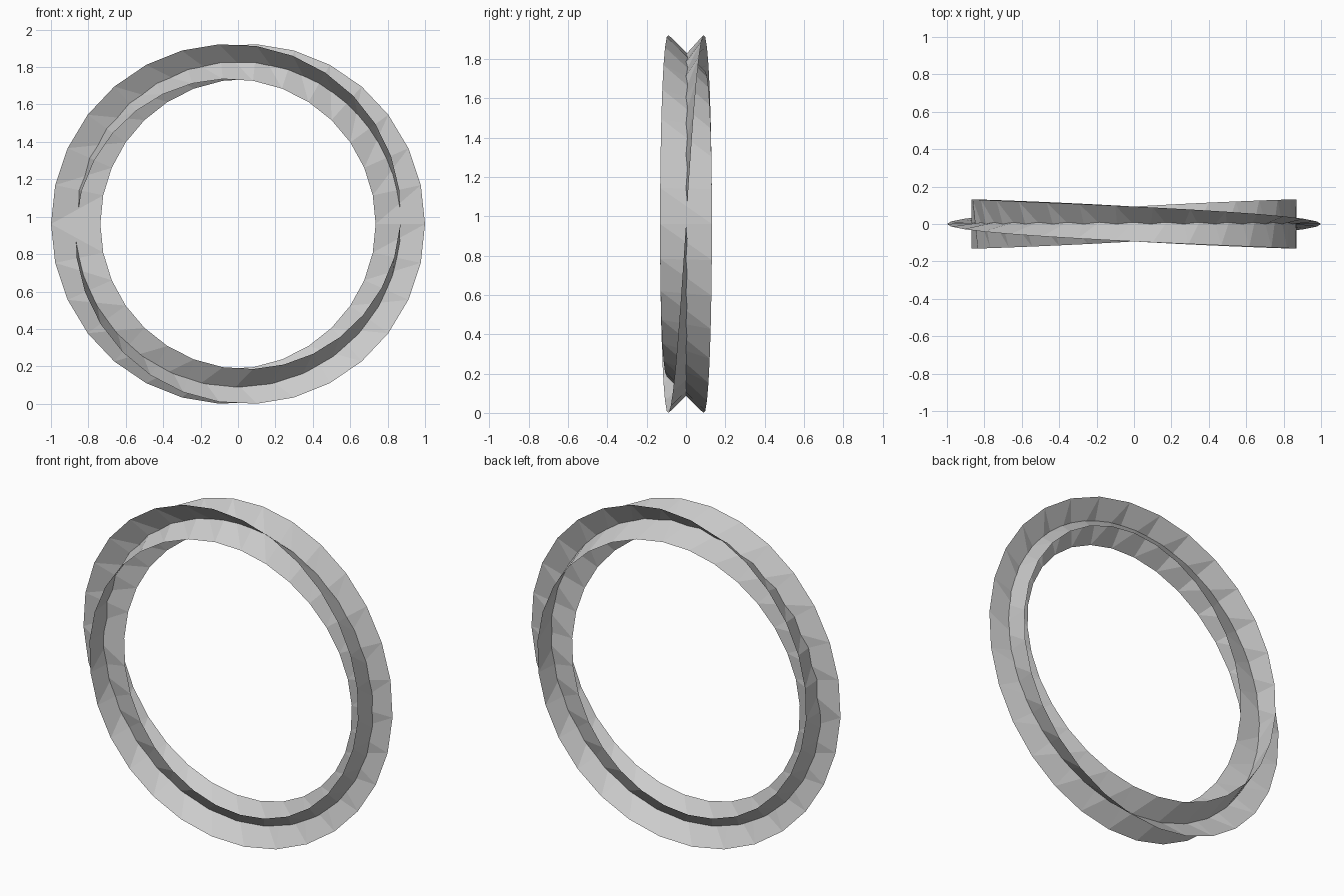
import bpy
import bmesh
from math import sin, cos, pi
from mathutils import Vector

RING_RADIUS = 0.868
HALF_WIDTH = 0.132
CENTRE = Vector((0, 0, 0.961))
SEGMENTS = 30

cube = bpy.data.objects.get("Cube")
if cube:
    bpy.data.objects.remove(cube, do_unlink=True)

grey = bpy.data.materials.new("light_grey")
grey.use_nodes = True
grey.diffuse_color = (0.6, 0.6, 0.6, 1)
grey.node_tree.nodes["Principled BSDF"].inputs["Base Color"].default_value = (0.6, 0.6, 0.6, 1)


def twisted_band(name, start_tilt):
    """Flat band swept round the ring, making half a turn about its own centre line."""
    bm = bmesh.new()
    pairs = []
    for i in range(SEGMENTS + 1):
        t = i / SEGMENTS
        angle = pi + 2 * pi * t
        tilt = start_tilt + pi * t
        radial = Vector((cos(angle), 0, sin(angle)))
        middle = CENTRE + radial * RING_RADIUS
        across = (radial * sin(tilt) - Vector((0, 1, 0)) * cos(tilt)) * HALF_WIDTH
        pairs.append((bm.verts.new(middle + across), bm.verts.new(middle - across)))
    # Two flat triangles per segment
    for (a, b), (c, d) in zip(pairs, pairs[1:]):
        bm.faces.new((a, b, d))
        bm.faces.new((a, d, c))
    mesh = bpy.data.meshes.new(name)
    bm.to_mesh(mesh)
    bm.free()
    mesh.materials.append(grey)
    obj = bpy.data.objects.new(name, mesh)
    bpy.context.collection.objects.link(obj)
    return obj


# Two bands crossing at right angles along the same ring
twisted_band("first_twisted_band", pi / 2)
twisted_band("second_twisted_band", pi)
